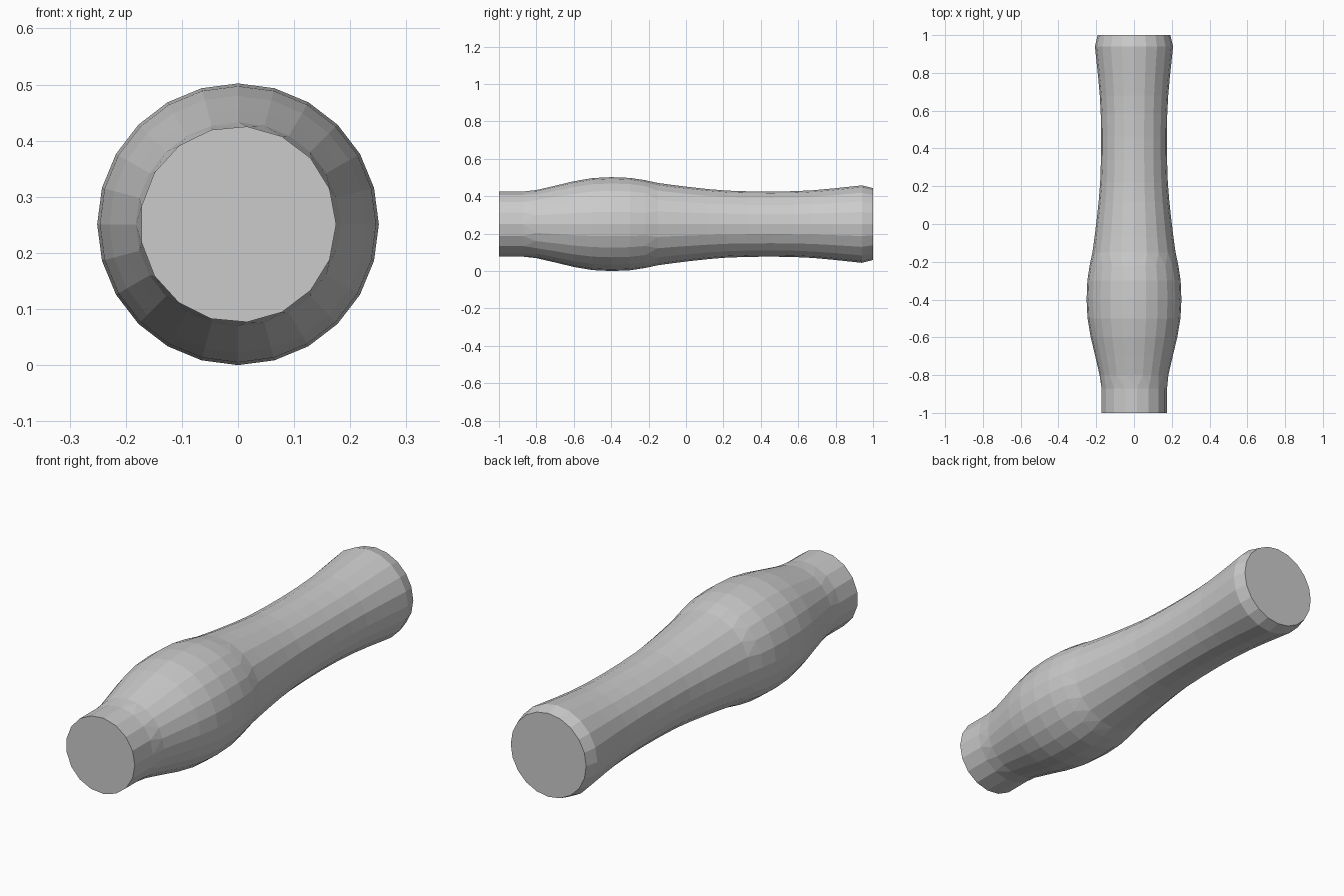
import bpy, bmesh
from math import cos, sin, pi

if "Cube" in bpy.data.objects:
    bpy.data.objects.remove(bpy.data.objects["Cube"])

# Turned profile along y: (y, radius, sides)
PROFILE = [
    (-1.0, .175, 17), (-.87, .175, 17), (-.8, .182, 24), (-.7, .205, 24),
    (-.6, .229, 24), (-.5, .246, 24), (-.4, .251, 24), (-.3, .247, 24),
    (-.22, .235, 24), (-.15, .220, 20), (-.07, .209, 20), (.02, .198, 20), (.12, .187, 20),
    (.22, .179, 20), (.34, .175, 20), (.46, .174, 20), (.58, .176, 20),
    (.68, .181, 20), (.78, .190, 20), (.94, .207, 20), (1.0, .192, 20),
]
AXIS_Z = .251


def ring(bm, y, r, n):
    return [bm.verts.new((r * cos(2 * pi * i / n), y, AXIS_Z + r * sin(2 * pi * i / n)))
            for i in range(n)]


def stitch(bm, a, b):
    # Join two rings, with triangles where their side counts differ
    na, nb = len(a), len(b)
    if na == nb:
        for i in range(na):
            j = (i + 1) % na
            bm.faces.new((a[i], a[j], b[j], b[i]))
        return
    i = j = 0
    while i < na or j < nb:
        if j >= nb or (i < na and (i + 1) / na <= (j + 1) / nb):
            bm.faces.new((a[i % na], a[(i + 1) % na], b[j % nb]))
            i += 1
        else:
            bm.faces.new((a[i % na], b[(j + 1) % nb], b[j % nb]))
            j += 1


# Handle body with flat end caps
bm = bmesh.new()
rings = [ring(bm, *p) for p in PROFILE]
for a, b in zip(rings, rings[1:]):
    stitch(bm, a, b)
bm.faces.new(rings[0])
bm.faces.new(rings[-1])
bmesh.ops.recalc_face_normals(bm, faces=bm.faces[:])
mesh = bpy.data.meshes.new("turned_handle")
bm.to_mesh(mesh)
bm.free()
bpy.context.collection.objects.link(bpy.data.objects.new("turned_handle", mesh))
